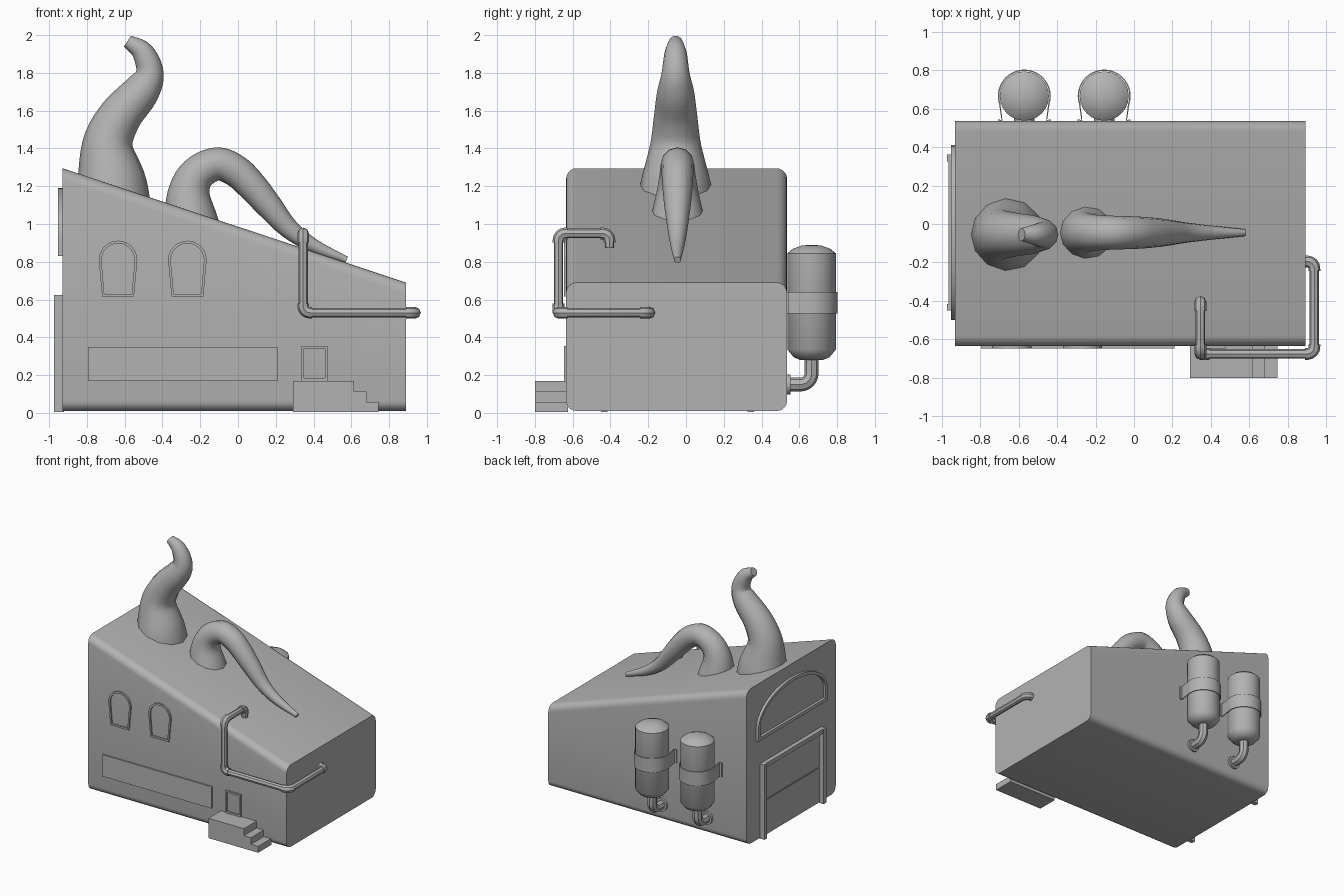
import bpy, bmesh
from math import pi, sin, cos
from mathutils import Vector

cube = bpy.data.objects.get("Cube")
if cube:
    bpy.data.objects.remove(cube, do_unlink=True)

grey = bpy.data.materials.new("plain grey")
grey.use_nodes = True
COLOUR = (0.45, 0.45, 0.45, 1)
grey.diffuse_color = COLOUR
grey.node_tree.nodes["Principled BSDF"].inputs["Base Color"].default_value = COLOUR

LEFT, RIGHT, FRONT, BACK = -0.93, 0.89, -0.635, 0.535
parts = []


def add(name, data):
    ob = bpy.data.objects.new(name, data)
    bpy.context.collection.objects.link(ob)
    data.materials.append(grey)
    parts.append(ob)
    return ob


def finish(name, bm):
    bmesh.ops.recalc_face_normals(bm, faces=bm.faces)
    me = bpy.data.meshes.new(name)
    bm.to_mesh(me)
    bm.free()
    return add(name, me)


def prism(name, ring_a, ring_b):
    """Solid between two matching rings of points."""
    bm = bmesh.new()
    a = [bm.verts.new(p) for p in ring_a]
    b = [bm.verts.new(p) for p in ring_b]
    bm.faces.new(a)
    bm.faces.new(b)
    for i in range(len(a)):
        j = (i + 1) % len(a)
        bm.faces.new((a[i], a[j], b[j], b[i]))
    return finish(name, bm)


def box(name, lo, hi):
    ring = [(lo[0], lo[1]), (hi[0], lo[1]), (hi[0], hi[1]), (lo[0], hi[1])]
    return prism(name, [(x, y, lo[2]) for x, y in ring], [(x, y, hi[2]) for x, y in ring])


def on_front(u, v, d):
    return (u, FRONT - d, v)


def on_left(u, v, d):
    return (LEFT - d, u, v)


def frame(name, outline, wall, depth, width):
    """Raised rim standing on a wall around an outline."""
    us, vs = [p[0] for p in outline], [p[1] for p in outline]
    cu, cv = (min(us) + max(us)) / 2, (min(vs) + max(vs)) / 2
    su = 1 - 2 * width / (max(us) - min(us))
    sv = 1 - 2 * width / (max(vs) - min(vs))
    inner = [(cu + (u - cu) * su, cv + (v - cv) * sv) for u, v in outline]
    bm = bmesh.new()
    loops = [[bm.verts.new(wall(u, v, d)) for u, v in pts]
             for pts, d in ((outline, -0.01), (outline, depth), (inner, depth), (inner, -0.01))]
    n = len(outline)
    for k in range(4):
        a, b = loops[k], loops[(k + 1) % 4]
        for i in range(n):
            j = (i + 1) % n
            bm.faces.new((a[i], a[j], b[j], b[i]))
    return finish(name, bm)


def arch(u0, u1, v0, spring, top, taper=0.0, n=12):
    """Arched outline; taper narrows the foot."""
    c, r = (u0 + u1) / 2, (u1 - u0) / 2
    curve = [(c + r * cos(pi * i / n), spring + (top - spring) * sin(pi * i / n)) for i in range(n + 1)]
    return [(u0 + taper, v0), (u1 - taper, v0)] + curve


def tube(name, path, radii, resolution):
    cu = bpy.data.curves.new(name, "CURVE")
    cu.dimensions = "3D"
    cu.bevel_depth = 1.0
    cu.bevel_resolution = resolution
    cu.use_fill_caps = True
    sp = cu.splines.new("POLY")
    sp.points.add(len(path) - 1)
    for pt, co, r in zip(sp.points, path, radii):
        pt.co = (*co, 1)
        pt.radius = r
    return add(name, cu)


def tentacle(name, y, keys, steps=5):
    """Smooth tapering limb through (x, z, radius) keys."""
    k = [Vector(p) for p in keys]
    k = [2 * k[0] - k[1]] + k + [2 * k[-1] - k[-2]]
    pts = []
    for i in range(1, len(k) - 2):
        a, b, c, d = k[i - 1:i + 3]
        for s in range(steps):
            t = s / steps
            pts.append(0.5 * (2 * b + (c - a) * t + (2 * a - 5 * b + 4 * c - d) * t ** 2
                              + (3 * b - a - 3 * c + d) * t ** 3))
    pts.append(k[-2])
    tube(name, [(p.x, y, p.y) for p in pts], [p.z for p in pts], 4)


def pipe(name, corners, r, elbow_r, bend, n=4):
    """Pipe with rounded bends and thicker elbow fittings."""
    c = [Vector(p) for p in corners]
    path = [c[0]]
    for i in range(1, len(c) - 1):
        to_a, to_b = (c[i - 1] - c[i]).normalized(), (c[i + 1] - c[i]).normalized()
        centre = c[i] + (to_a + to_b) * bend
        arc = [centre - to_b * bend * cos(t * pi / 2 / n) - to_a * bend * sin(t * pi / 2 / n)
               for t in range(n + 1)]
        path += arc
        if elbow_r:
            fitting = [arc[0] + to_a * 0.012] + arc + [arc[-1] + to_b * 0.012]
            tube(f"{name}_elbow_{i}", fitting, [elbow_r] * len(fitting), 2)
    path.append(c[-1])
    tube(name, path, [r] * len(path), 2)


def lathe(name, x, y, profile, n=24):
    bm = bmesh.new()
    rings = [[bm.verts.new((x + r * cos(2 * pi * i / n), y + r * sin(2 * pi * i / n), z))
              for i in range(n)] for r, z in profile]
    for a, b in zip(rings, rings[1:]):
        for i in range(n):
            j = (i + 1) % n
            bm.faces.new((a[i], a[j], b[j], b[i]))
    bm.faces.new(rings[0])
    bm.faces.new(rings[-1])
    return finish(name, bm)


# Building with a sloping roof and rounded long edges
def wall_ring(x, top):
    return [(x, FRONT, 0.01), (x, BACK, 0.01), (x, BACK, top), (x, FRONT, top)]


body = prism("building", wall_ring(LEFT, 1.295), wall_ring(RIGHT, 0.69))
bm = bmesh.new()
bm.from_mesh(body.data)
long_edges = [e for e in bm.edges if e.calc_length() > 1.5]
bmesh.ops.bevel(bm, geom=long_edges, offset=0.055, segments=5, profile=0.5, affect="EDGES")
bm.to_mesh(body.data)
bm.free()

# Limbs breaking out of the roof
tentacle("tall_tentacle", -0.055, [
    (-0.66, 1.08, 0.20), (-0.67, 1.22, 0.185), (-0.69, 1.42, 0.135), (-0.625, 1.57, 0.115),
    (-0.515, 1.70, 0.098), (-0.467, 1.80, 0.074), (-0.505, 1.91, 0.058), (-0.585, 1.968, 0.034)])
tentacle("drooping_tentacle", -0.045, [
    (-0.25, 1.0, 0.15), (-0.26, 1.16, 0.113), (-0.215, 1.265, 0.095), (-0.11, 1.318, 0.088),
    (-0.01, 1.28, 0.085), (0.075, 1.20, 0.08), (0.165, 1.095, 0.07), (0.27, 0.975, 0.053),
    (0.4, 0.885, 0.037), (0.575, 0.81, 0.018)])

# Front windows, sign board and door
for i, x in enumerate((-0.635, -0.268)):
    frame(f"front_window_{i + 1}", arch(x - 0.102, x + 0.102, 0.615, 0.81, 0.912, 0.018),
          on_front, 0.012, 0.014)
box("sign_board", (-0.795, FRONT - 0.012, 0.17), (0.21, FRONT + 0.01, 0.35))
frame("front_door", [(0.335, 0.17), (0.475, 0.17), (0.475, 0.355), (0.335, 0.355)],
      on_front, 0.012, 0.014)

# Front steps
steps = [(0.29, 0.005), (0.745, 0.005), (0.745, 0.058), (0.68, 0.058), (0.68, 0.113),
         (0.615, 0.113), (0.615, 0.17), (0.29, 0.17)]
prism("front_steps", [(x, -0.80, z) for x, z in steps], [(x, FRONT + 0.01, z) for x, z in steps])

# Garage door and arched window on the tall end
for name, y in (("near", -0.45), ("far", 0.325)):
    box(f"garage_post_{name}", (-0.973, y, 0.005), (LEFT + 0.01, y + 0.035, 0.625))
box("garage_lintel", (-0.965, -0.45, 0.59), (LEFT + 0.01, 0.36, 0.625))
for i, z in enumerate((0.012, 0.305)):
    box(f"garage_panel_{i + 1}", (LEFT - 0.006, -0.415, z), (LEFT + 0.01, 0.325, z + 0.283))
frame("end_window", arch(-0.50, 0.41, 0.83, 0.93, 1.19, n=20), on_left, 0.022, 0.028)

# Outside drain pipe wrapping the front corner
pipe("drain_pipe", [(0.345, -0.405, 0.875), (0.345, -0.405, 0.95), (0.345, -0.675, 0.95),
                    (0.345, -0.675, 0.53), (0.937, -0.675, 0.53), (0.937, -0.195, 0.53),
                    (0.87, -0.195, 0.53)], 0.025, 0.031, 0.036)

# Tanks on the back wall, each with a strap and an outlet
for i, x in enumerate((-0.57, -0.155)):
    y = 0.665
    lathe(f"tank_{i + 1}", x, y, [(0.06, 0.28), (0.095, 0.295), (0.128, 0.335), (0.128, 0.845),
                                  (0.10, 0.868), (0.055, 0.885), (0.012, 0.89)])
    arc = [(0.134 * cos(t * pi / 20), y + 0.134 * sin(t * pi / 20)) for t in range(-2, 23)]
    ends = [(0.138, BACK + 0.004), (0.116, BACK + 0.004)]
    strap = ends + arc + [(-u, v) for u, v in reversed(ends)]
    bm = bmesh.new()
    rows = [[bm.verts.new((x + u, v, z)) for u, v in strap] for z in (0.525, 0.64)]
    for k in range(len(strap) - 1):
        bm.faces.new((rows[0][k], rows[0][k + 1], rows[1][k + 1], rows[1][k]))
    band = finish(f"tank_strap_{i + 1}", bm)
    solid = band.modifiers.new("thickness", "SOLIDIFY")
    solid.thickness = 0.007
    solid.offset = 0
    pipe(f"tank_outlet_{i + 1}", [(x, y, 0.30), (x, y, 0.15), (x, BACK - 0.01, 0.15)],
         0.037, 0, 0.06, 6)
    tube(f"outlet_flange_{i + 1}", [(x, BACK - 0.01, 0.15), (x, BACK + 0.018, 0.15)], [0.053] * 2, 4)

# Turn curves into meshes and smooth gentle angles
bpy.ops.object.select_all(action="DESELECT")
for ob in parts:
    ob.select_set(True)
bpy.context.view_layer.objects.active = body
bpy.ops.object.convert(target="MESH")
bpy.ops.object.shade_smooth_by_angle(angle=0.7)
